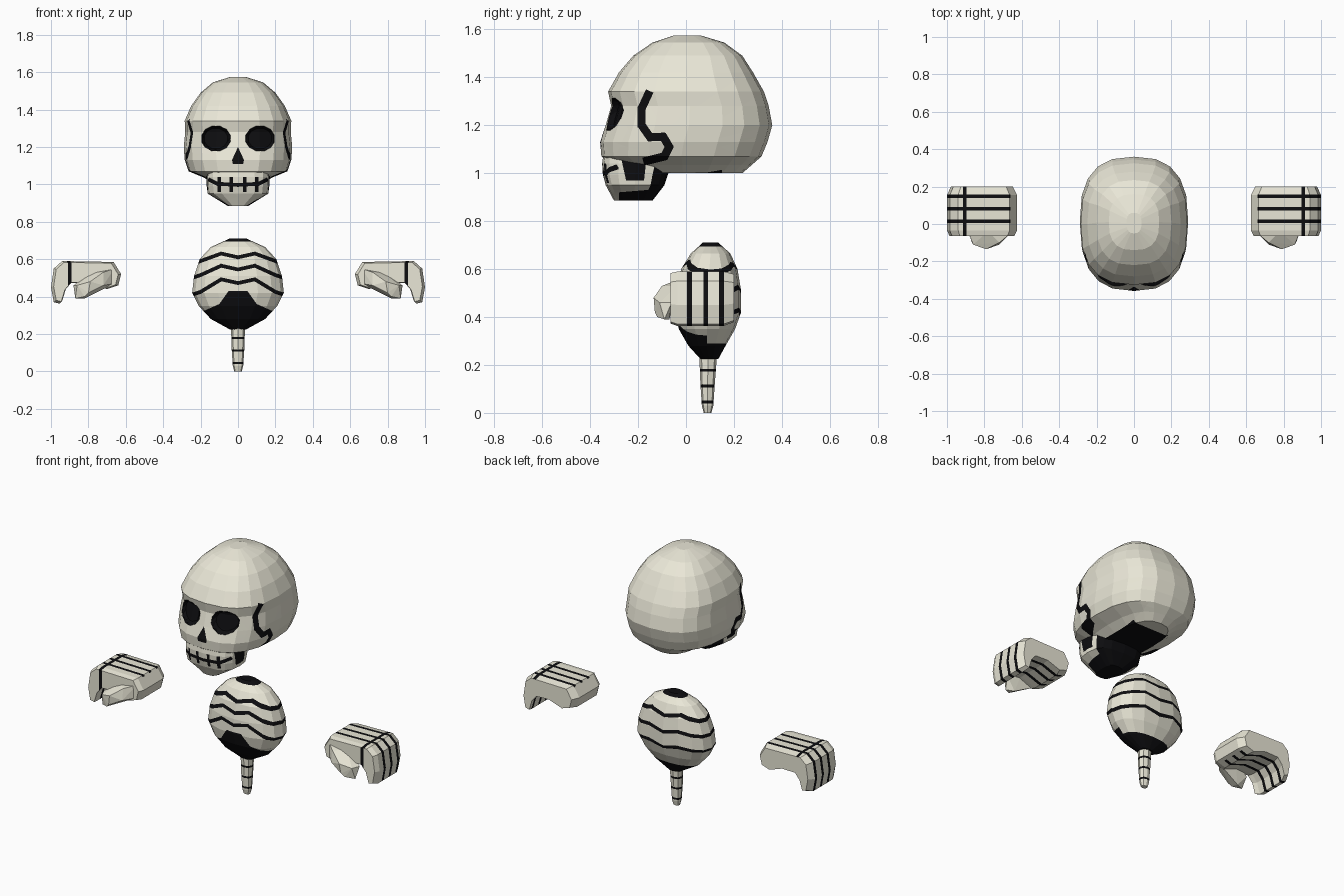
import bpy, bmesh
from math import sin, cos, pi
from mathutils import Vector

if "Cube" in bpy.data.objects:
    bpy.data.objects.remove(bpy.data.objects["Cube"])

X, Y, Z = 0, 1, 2


def material(name, rgb):
    m = bpy.data.materials.new(name)
    m.diffuse_color = (*rgb, 1)
    m.use_nodes = True
    m.node_tree.nodes["Principled BSDF"].inputs["Base Color"].default_value = m.diffuse_color
    return m


BONE = material("bone", (0.82, 0.80, 0.68))
DARK = material("dark", (0.004, 0.004, 0.005))


def finish(name, bm, mirror=False):
    bm.normal_update()
    me = bpy.data.meshes.new(name)
    bm.to_mesh(me)
    bm.free()
    me.materials.append(BONE)
    me.materials.append(DARK)
    ob = bpy.data.objects.new(name, me)
    bpy.context.collection.objects.link(ob)
    if mirror:
        ob.modifiers.new("mirror", "MIRROR").use_axis[0] = True
    return ob


def skin(sections):
    """Closed skin through a list of equal-length point loops."""
    bm = bmesh.new()
    loops = [[bm.verts.new(p) for p in s] for s in sections]
    n = len(loops[0])
    for a, b in zip(loops, loops[1:]):
        for i in range(n):
            j = (i + 1) % n
            bm.faces.new((a[i], a[j], b[j], b[i]))
    bm.faces.new(loops[0])
    bm.faces.new(loops[-1])
    bmesh.ops.recalc_face_normals(bm, faces=bm.faces[:])
    return bm


def spow(v, e):
    return (1 if v > 0 else -1) * abs(v) ** e if abs(v) > 1e-6 else 0.0


def loft(rings, n, e):
    """Stack of rounded-square rings: (z, half width, front y, back y)."""
    sections = []
    for z, w, yf, yb in rings:
        sections.append([(w * spow(cos(2 * pi * i / n), 2 / e),
                          (yf + yb) / 2 + (yb - yf) / 2 * spow(sin(2 * pi * i / n), 2 / e),
                          z) for i in range(n)])
    return skin(sections)


def paint(bm, poly, u, v, keep=lambda f: True):
    """Cut a convex outline, seen in the u-v plane, into the kept faces and darken it."""
    bm.normal_update()
    poly = list(poly)
    if sum(a[0] * b[1] - b[0] * a[1] for a, b in zip(poly, poly[1:] + poly[:1])) < 0:
        poly.reverse()
    for f in bm.faces:
        if keep(f):
            f.material_index += 2
    for a, b in zip(poly, poly[1:] + poly[:1]):
        faces = [f for f in bm.faces if f.material_index >= 2]
        if not faces:
            return []
        co, no = Vector((0, 0, 0)), Vector((0, 0, 0))
        co[u], co[v] = a
        no[u], no[v] = a[1] - b[1], b[0] - a[0]
        no.normalize()
        edges = list({e for f in faces for e in f.edges})
        verts = list({p for f in faces for p in f.verts})
        bmesh.ops.bisect_plane(bm, geom=verts + edges + faces, dist=1e-5,
                               plane_co=co, plane_no=no)
        for f in bm.faces:
            if f.material_index >= 2 and (f.calc_center_median() - co).dot(no) <= 0:
                f.material_index -= 2
    inside = [f for f in bm.faces if f.material_index >= 2]
    for f in inside:
        f.material_index = 1
    return inside


def stroke(bm, pts, w, u, v, keep):
    for a, b in zip(pts, pts[1:]):
        a, b = Vector(a), Vector(b)
        d = (b - a).normalized() * w / 2
        n = Vector((-d.y, d.x))
        a, b = a - d * 0.5, b + d * 0.5
        paint(bm, [a - n, b - n, b + n, a + n], u, v, keep)


def rect(x0, x1, y0, y1):
    return [(x0, y0), (x1, y0), (x1, y1), (x0, y1)]


def ellipse(cx, cy, rx, ry, n=12):
    return [(cx + rx * cos(2 * pi * (i + .5) / n), cy + ry * sin(2 * pi * (i + .5) / n))
            for i in range(n)]


def front(f):
    return f.normal.y < -0.25


# skull
bm = loft([(1.575, .04, -.05, .06), (1.545, .135, -.14, .16), (1.49, .20, -.22, .235),
           (1.42, .25, -.28, .28), (1.34, .285, -.325, .325), (1.28, .282, -.312, .345),
           (1.20, .29, -.335, .36), (1.13, .285, -.358, .34), (1.07, .265, -.353, .315),
           (1.035, .18, -.305, .275), (1.00, .13, -.26, .235)], 20, 2.6)
for s in (1, -1):
    # eye sockets, pushed inward
    paint(bm, ellipse(s * .118, 1.245, .08, .07), X, Z, front)
    inner = paint(bm, ellipse(s * .118, 1.245, .064, .056), X, Z, front)
    for p in {p for f in inner for p in f.verts}:
        p.co.y += 0.025
    # temple and cheek seam
    stroke(bm, [(-.155, 1.335), (-.185, 1.27), (-.185, 1.20), (-.15, 1.15), (-.095, 1.152),
                (-.07, 1.11), (-.09, 1.07), (-.17, 1.05)], .034, Y, Z,
           lambda f: f.normal.x * s > 0.25)
# nose opening and dark skull base
paint(bm, [(0, 1.2), (-.032, 1.13), (-.028, 1.11), (.028, 1.11), (.032, 1.13)], X, Z, front)
paint(bm, rect(-.13, .13, -.26, .15), X, Y, lambda f: f.normal.z < -0.5)
finish("skull", bm)

# jaw with teeth
bm = loft([(1.075, .165, -.345, -.06), (1.04, .17, -.35, -.06), (.995, .168, -.347, -.075),
           (.95, .162, -.335, -.09), (.885, .055, -.30, -.14)], 16, 3)
for s in (1, -1):
    def side(f):
        return f.normal.x * s > 0.25
    paint(bm, [(-.27, 1.06), (-.165, 1.06), (-.175, .97), (-.25, .97)], Y, Z, side)
    paint(bm, [(-.28, .87), (-.10, .87), (-.10, .935), (-.28, .92)], Y, Z, side)
    paint(bm, [(-.13, .93), (-.02, .93), (-.02, 1.08), (-.105, 1.08)], Y, Z, side)
    for x in (.037, .10):
        paint(bm, rect(s * x - .009, s * x + .009, .96, 1.04), X, Z, front)
paint(bm, rect(-.3, .3, .87, 1.1), X, Z, lambda f: f.normal.y > 0.25 or f.normal.z < -0.9)
stroke(bm, [(-.155, 1.025), (-.11, 1.003), (0, .997), (.11, 1.003), (.155, 1.025)],
       .02, X, Z, front)
finish("jaw", bm)

# rib cage
bm = loft([(.71, .045, .07, .135), (.665, .145, .02, .185), (.60, .205, -.02, .215),
           (.51, .235, -.04, .23), (.42, .245, -.045, .23), (.35, .21, -.03, .205),
           (.28, .145, .01, .165), (.225, .045, .06, .135)], 16, 2.3)
for edge, mid, centre, back in ((.58, .63, .61, .60), (.505, .565, .545, .505),
                                (.415, .492, .472, .41)):
    stroke(bm, [(-.26, edge - .01), (-.2, edge + .01), (-.09, mid), (0, centre), (.09, mid),
                (.2, edge + .01), (.26, edge - .01)], .02, X, Z, lambda f: f.normal.y < 0)
    stroke(bm, [(-.26, edge - .01), (-.1, back + .02), (0, back), (.1, back + .02),
                (.26, edge - .01)], .02, X, Z, lambda f: f.normal.y >= 0)
paint(bm, [(-.05, .43), (.05, .43), (.1, .36), (.1, .2), (-.1, .2), (-.1, .36)], X, Z,
      lambda f: f.normal.y < 0)
for s in (1, -1):
    paint(bm, [(s * .1, .36), (s * .19, .32), (s * .19, .2), (s * .1, .2)], X, Z,
          lambda f: f.normal.y < 0)
paint(bm, rect(-.3, .3, .2, .29), X, Z, lambda f: f.normal.y >= 0)
paint(bm, rect(-.3, .3, .695, .8), X, Z)
finish("rib_cage", bm)

# lower spine
bm = loft([(.25, .038, .055, .13), (.12, .034, .06, .12), (.03, .028, .066, .114),
           (0, .02, .074, .106)], 8, 2.3)
for z in (.045, .112, .178):
    paint(bm, rect(-.1, .1, z - .006, z + .006), X, Z)
finish("spine", bm)

# hands: curled palm and finger profile swept across, mirrored
profile = [(.64, .46), (.625, .52), (.665, .585), (.94, .59), (.985, .55), (1.0, .45),
           (.985, .37), (.955, .362), (.935, .43), (.90, .472), (.80, .475), (.70, .44)]
bm = skin([[(.82 + (x - .82) * k, y, .5 + (z - .5) * k) for x, z in profile]
           for y, k in ((-.065, .92), (-.035, 1), (.06, 1), (.155, 1), (.20, .88))])
for y in (.015, .082, .148):
    paint(bm, rect(.66, 1.1, y - .01, y + .01), X, Y, lambda f: abs(f.normal.y) < 0.5)
paint(bm, rect(.895, .915, -.3, .3), X, Y, lambda f: f.normal.z > 0.6)
paint(bm, rect(.89, .91, .3, .7), X, Z, lambda f: f.normal.y < -0.3)
finish("hand", bm, mirror=True)

# thumbs
bm = bmesh.new()
for p in ((.66, -.05, .47), (.66, -.05, .55), (.72, -.10, .53), (.72, -.11, .46),
          (.79, -.135, .48), (.80, -.13, .42), (.86, -.11, .46), (.87, -.09, .39),
          (.82, -.07, .39), (.88, -.06, .46), (.78, -.04, .53), (.82, -.12, .40)):
    bm.verts.new(p)
bmesh.ops.convex_hull(bm, input=bm.verts[:])
bmesh.ops.recalc_face_normals(bm, faces=bm.faces[:])
finish("thumb", bm, mirror=True)
